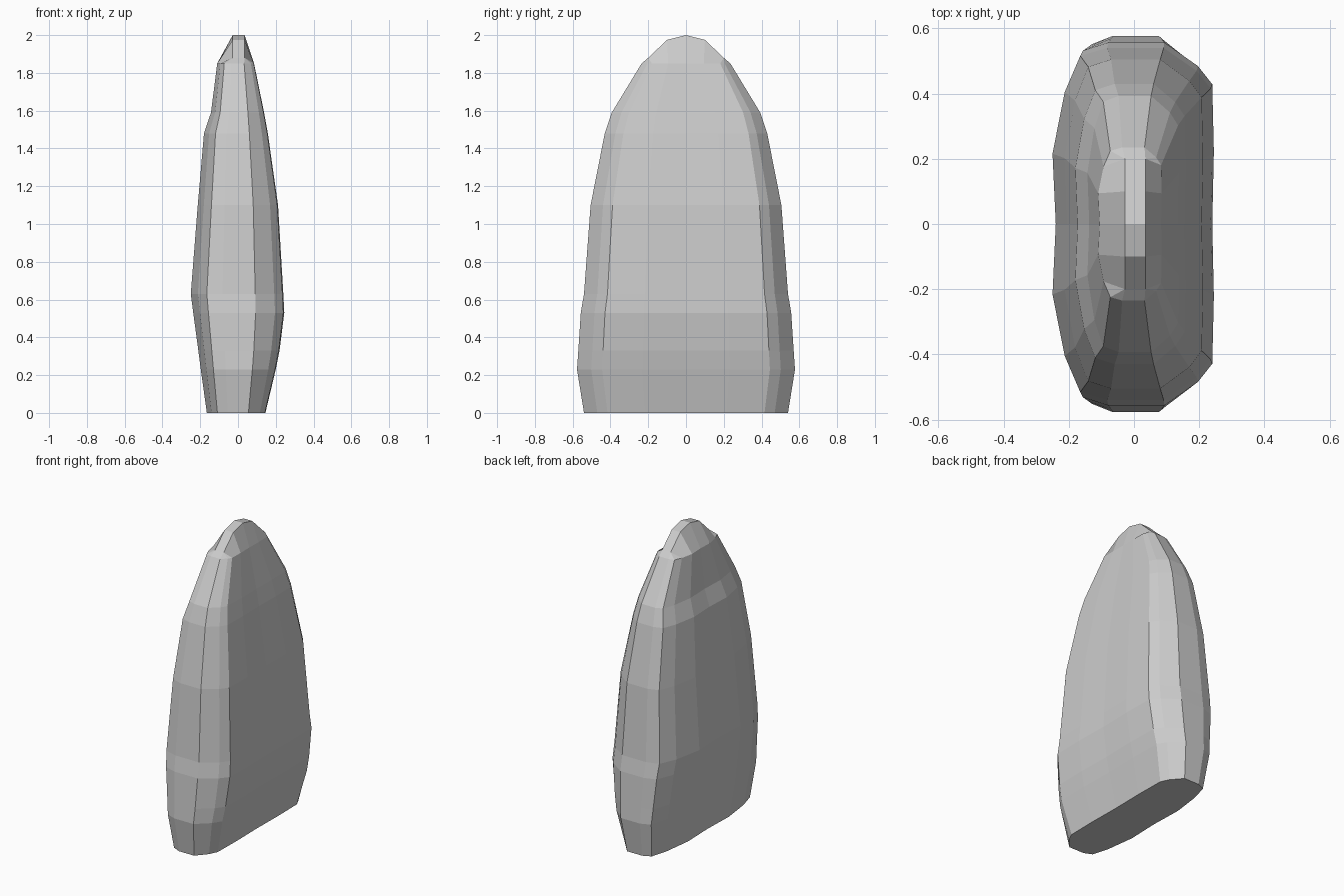
import bpy, bmesh

cube = bpy.data.objects.get("Cube")
if cube:
    bpy.data.objects.remove(cube, do_unlink=True)

# Stone colour
stone = bpy.data.materials.new("stone grey")
stone.use_nodes = True
grey = (0.6, 0.6, 0.6, 1)
stone.diffuse_color = grey
bsdf = stone.node_tree.nodes["Principled BSDF"]
bsdf.inputs["Base Color"].default_value = grey
bsdf.inputs["Roughness"].default_value = 0.9

# Half cross-section, from the left side round the back end to the right side
half = [(0.98, 0), (1, 0.4), (0.98, 0.77), (0.8, 0.87), (0.38, 1),
        (-0.33, 1), (-0.66, 0.955), (-0.85, 0.75), (-1, 0.4), (-0.96, 0)]

# Levels: height, width to -x, width to +x, half depth
levels = [(0, 0.165, 0.145, 0.54), (0.23, 0.197, 0.2, 0.577),
          (0.33, 0.21, 0.22, 0.57), (0.53, 0.237, 0.245, 0.557),
          (0.63, 0.25, 0.24, 0.54), (1.1, 0.213, 0.212, 0.505),
          (1.48, 0.18, 0.158, 0.43), (1.59, 0.143, 0.138, 0.393),
          (1.85, 0.11, 0.085, 0.235)]

bm = bmesh.new()


def ring(points):
    """Mirror a half outline across y and add its vertices."""
    full = points + [(x, -y, z) for x, y, z in points[-2:0:-1]]
    return [bm.verts.new(p) for p in full]


rings = [ring([(fx * (wr if fx > 0 else wl), fy * d, z) for fx, fy in half])
         for z, wl, wr, d in levels]

# Narrow arched ridge on top; corner points collapse into its ends
ridge = []
for i, (fx, fy) in enumerate(half):
    step = min(i, 9 - i, 2)
    ridge.append((0.035 if fx > 0 else -0.028, 0.1 * step, (2, 1.975, 1.88)[step]))
rings.append(ring(ridge))

# Side walls, base and ridge strips
n = len(rings[0])
for a, b in zip(rings, rings[1:]):
    for i in range(n):
        j = (i + 1) % n
        bm.faces.new((a[i], a[j], b[j], b[i]))
bm.faces.new(rings[0][::-1])
for strip in ((0, 1, 8, 9), (1, 2, 7, 8), (0, 9, 10, 17), (17, 10, 11, 16)):
    bm.faces.new([rings[-1][i] for i in strip])
bmesh.ops.remove_doubles(bm, verts=bm.verts, dist=0.0005)
bmesh.ops.recalc_face_normals(bm, faces=bm.faces)

mesh = bpy.data.meshes.new("standing_stone")
bm.to_mesh(mesh)
bm.free()
mesh.materials.append(stone)
bpy.context.collection.objects.link(bpy.data.objects.new("standing_stone", mesh))
